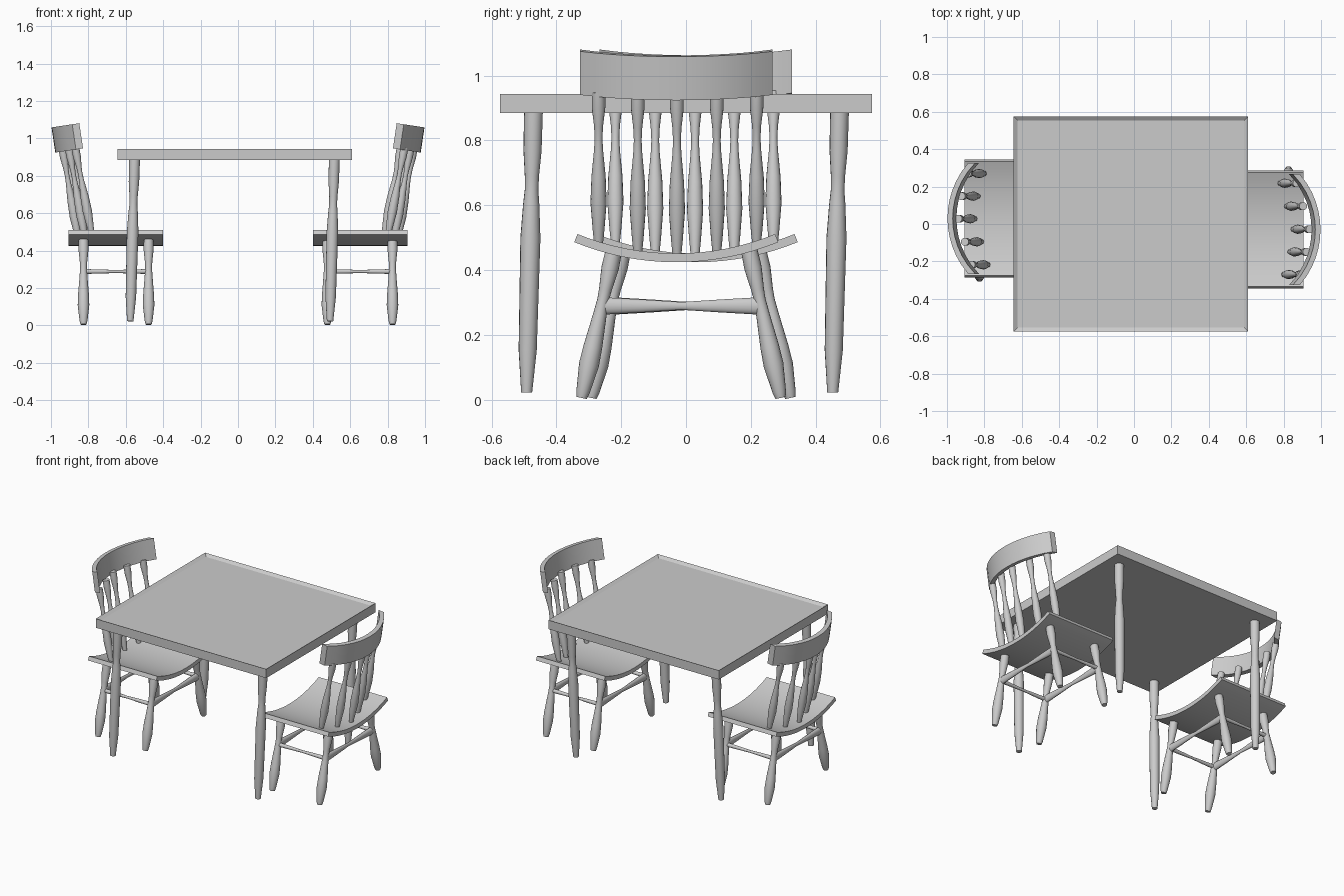
import bpy, bmesh, math
from mathutils import Vector, Matrix

if "Cube" in bpy.data.objects:
    bpy.data.objects.remove(bpy.data.objects["Cube"])


def finish(name, bm, smooth=True):
    bmesh.ops.recalc_face_normals(bm, faces=bm.faces)
    me = bpy.data.meshes.new(name)
    bm.to_mesh(me)
    bm.free()
    ob = bpy.data.objects.new(name, me)
    bpy.context.collection.objects.link(ob)
    if smooth:
        bpy.ops.object.select_all(action='DESELECT')
        ob.select_set(True)
        bpy.context.view_layer.objects.active = ob
        bpy.ops.object.shade_smooth_by_angle(angle=math.radians(35))
    return ob


def turned(name, a, b, profile, flat=1.0, sides=16):
    """Turned rod from a to b; profile = (fraction, radius), flat squashes it sideways."""
    a, b = Vector(a), Vector(b)
    rot = (b - a).to_track_quat('Z', 'Y')
    bm = bmesh.new()
    rings = []
    for t, r in profile:
        ring = []
        for i in range(sides):
            w = 2 * math.pi * i / sides
            off = rot @ Vector((r * math.cos(w) * flat, r * math.sin(w), 0))
            ring.append(bm.verts.new(a.lerp(b, t) + off))
        rings.append(ring)
    for p, q in zip(rings, rings[1:]):
        for i in range(sides):
            j = (i + 1) % sides
            bm.faces.new((p[i], p[j], q[j], q[i]))
    bm.faces.new(rings[0])
    bm.faces.new(rings[-1])
    return finish(name, bm)


def strip(name, outer, inner, move):
    """Solid between two matching curves, extruded along move."""
    bm = bmesh.new()
    move = Vector(move)
    rows = [[bm.verts.new(Vector(p) + d) for p in c]
            for c, d in ((outer, move * 0), (inner, move * 0), (inner, move), (outer, move))]
    for k in range(4):
        p, q = rows[k], rows[(k + 1) % 4]
        for i in range(len(p) - 1):
            bm.faces.new((p[i], p[i + 1], q[i + 1], q[i]))
    for e in (0, -1):
        bm.faces.new([r[e] for r in rows])
    return finish(name, bm)


# Table top with a chamfered upper rim
bm = bmesh.new()
bmesh.ops.create_cube(bm, size=1)
bmesh.ops.transform(bm, verts=bm.verts, matrix=Matrix.Translation((-0.017, 0, 0.914))
                    @ Matrix.Diagonal((1.255, 1.15, 0.06, 1)))
top = max(bm.faces, key=lambda f: f.calc_center_median().z)
ring = [v for v in top.verts]
bmesh.ops.inset_region(bm, faces=[top], thickness=0.03)
for v in ring:
    v.co.z -= 0.014
finish("table_top", bm, smooth=False)

# Table legs, all leaning slightly the same way
TABLE_LEG = [(0, .017), (.15, .028), (.55, .031), (.67, .025), (.72, .021),
             (.77, .022), (.86, .028), (1, .029)]
for x in (-0.553, 0.515):
    for y in (-0.471, 0.474):
        turned("table_leg", (x - .023, y - .021, .022), (x, y, .89), TABLE_LEG)

CHAIR_LEG = [(0, .016), (.04, .021), (.22, .031), (.34, .029), (.55, .021), (.65, .018),
             (.72, .02), (.86, .027), (1, .025)]
SPINDLE = [(0, .013), (.1, .018), (.28, .025), (.45, .022), (.62, .014), (.7, .012),
           (.78, .014), (.9, .021), (1, .021)]
BAR = [(0, .027), (.25, .02), (.5, .012), (.75, .02), (1, .027)]
SIDE_BAR = [(0, .013), (.25, .011), (.5, .008), (.75, .011), (1, .013)]
CY = -0.03


def chair():
    parts = []
    # Dished seat
    R, n = 0.805, 16
    amax = math.asin(0.305 / R)
    angs = [-amax + 2 * amax * i / n for i in range(n + 1)]
    curve = lambda r: [(0.402, CY + r * math.sin(a), 0.451 + R - r * math.cos(a)) for a in angs]
    parts.append(strip("seat", curve(R + .027), curve(R), (0.503, 0, 0)))

    # Curved, tilted back rest
    R, half, n = 0.45, 0.297, 12
    ys = [-half + 2 * half * i / n for i in range(n + 1)]
    curve = lambda r: [(math.sqrt(r * r - y * y) - R, y, 0) for y in ys]
    rest = strip("back_rest", curve(R), curve(R - .028), (0, 0, 0.136))
    rest.data.transform(Matrix.Translation((0.977, CY, 0.924))
                        @ Matrix.Rotation(math.radians(8.5), 4, 'Y'))
    parts.append(rest)

    # Spindles
    for y, x in zip((-.27, -.149, -.028, .095, .218), (.8, .833, .85, .815, .78)):
        z = .44 + .6 * (y - CY) ** 2
        parts.append(turned("spindle", (x, y, z), (x + .09, y, .95), SPINDLE))

    # Splayed legs and the stretchers between them
    for x, name in ((.478, "front"), (.826, "rear")):
        for y0, y1 in ((-.322, -.22), (.292, .193)):
            parts.append(turned(name + "_leg", (x, y0, .005), (x, y1, .472), CHAIR_LEG))
        parts.append(turned(name + "_stretcher", (x, -.258, .289), (x, .229, .289), BAR, flat=.6))
    for y in (-.26, .231):
        parts.append(turned("side_stretcher", (.478, y, .288), (.826, y, .288), SIDE_BAR))
    return parts


# Two chairs facing each other, the second turned half round
chair()
for ob in chair():
    ob.data.transform(Matrix.Rotation(math.pi, 4, 'Z'))
